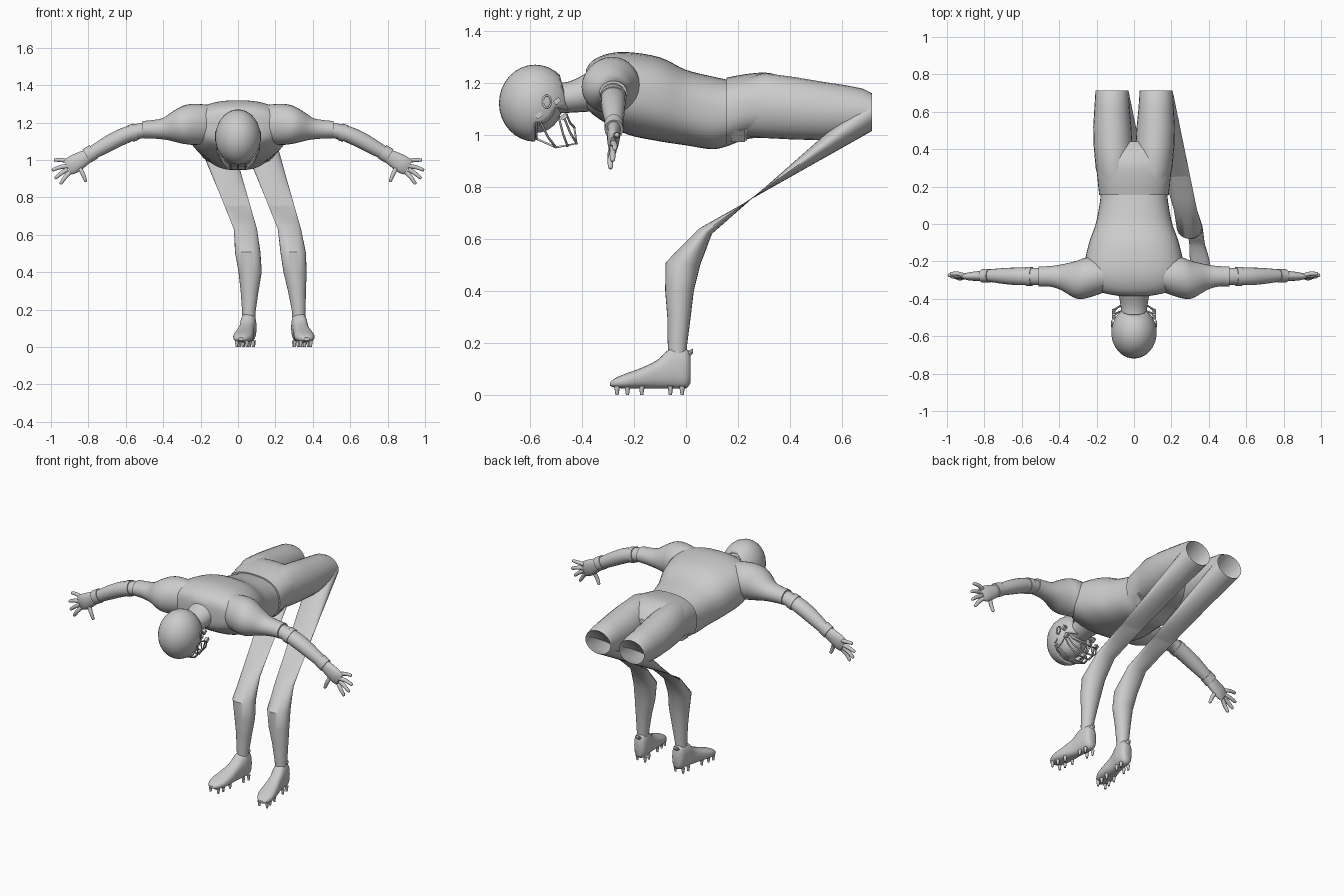
import bpy, bmesh, math
from mathutils import Vector, Matrix

if "Cube" in bpy.data.objects:
    bpy.data.objects.remove(bpy.data.objects["Cube"])

grey = bpy.data.materials.new("plain_grey")
grey.use_nodes = True
grey.diffuse_color = (0.6, 0.6, 0.6, 1)
grey.node_tree.nodes["Principled BSDF"].inputs["Base Color"].default_value = (0.6, 0.6, 0.6, 1)
parts = []


def finish(name, bm):
    mesh = bpy.data.meshes.new(name)
    bm.to_mesh(mesh)
    bm.free()
    mesh.materials.append(grey)
    ob = bpy.data.objects.new(name, mesh)
    bpy.context.collection.objects.link(ob)
    parts.append(ob)
    return ob


def spline(rows, steps):
    """Catmull-Rom refinement of section rows."""
    out = []
    for i in range(len(rows) - 1):
        quad = [rows[max(i - 1, 0)], rows[i], rows[i + 1], rows[min(i + 2, len(rows) - 1)]]
        for s in range(steps):
            t = s / steps
            out.append([0.5 * (2 * b + (c - a) * t + (2 * a - 5 * b + 4 * c - d) * t * t
                               + (3 * b - a - 3 * c + d) * t ** 3) for a, b, c, d in zip(*quad)])
    return out + [rows[-1]]


def loft(name, rings, sides=24, power=2.0, caps=True):
    """Skin between sections given as (centre, half axis U, half axis V)."""
    bm = bmesh.new()
    soft = lambda v: math.copysign(abs(v) ** (2 / power), v)
    loops = []
    for c, u, v in rings:
        angles = [2 * math.pi * k / sides for k in range(sides)]
        loops.append([bm.verts.new(c + u * soft(math.cos(a)) + v * soft(math.sin(a))) for a in angles])
    c, u, v = rings[0]
    flip = u.cross(v).dot(rings[1][0] - c) < 0
    for a, b in zip(loops, loops[1:]):
        for k in range(sides):
            n = (k + 1) % sides
            f = [a[k], a[n], b[n], b[k]]
            bm.faces.new(f[::-1] if flip else f)
    if caps:
        bm.faces.new(loops[0] if flip else loops[0][::-1])
        bm.faces.new(loops[-1][::-1] if flip else loops[-1])
    return finish(name, bm)


def along_y(rows):
    """Rows of x, y, half width, low z, high z."""
    return [(Vector((x, y, (lo + hi) / 2)), Vector((w, 0, 0)), Vector((0, 0, (hi - lo) / 2)))
            for x, y, w, lo, hi in rows]


def limb(name, side, rows, sides=20, steps=4):
    """Rows of x, y, z, half depth, half height; sections square to the path."""
    rows = spline(rows, steps)
    rings = []
    for i, (x, y, z, d, h) in enumerate(rows):
        p, q = rows[max(i - 1, 0)], rows[min(i + 1, len(rows) - 1)]
        t = Vector((q[0] - p[0], 0, q[2] - p[2])).normalized()
        rings.append((Vector((side * x, y, z)), Vector((0, d, 0)), Vector((-t.z * side, 0, t.x)) * h))
    return loft(name, rings, sides)


def wire(name, pts, radius=0.0045):
    curve = bpy.data.curves.new(name, "CURVE")
    curve.dimensions = "3D"
    curve.bevel_depth, curve.bevel_resolution = radius, 1
    s = curve.splines.new("POLY")
    s.points.add(len(pts) - 1)
    for p, co in zip(s.points, pts):
        p.co = (*co, 1)
    curve.materials.append(grey)
    bpy.context.collection.objects.link(bpy.data.objects.new(name, curve))


def ball(name, centre, radii, axis="Z"):
    bm = bmesh.new()
    bmesh.ops.create_uvsphere(bm, u_segments=32, v_segments=20, radius=1)
    if axis == "X":
        bmesh.ops.rotate(bm, verts=bm.verts, matrix=Matrix.Rotation(math.pi / 2, 3, "Y"))
    bmesh.ops.scale(bm, verts=bm.verts, vec=radii)
    bmesh.ops.translate(bm, verts=bm.verts, vec=centre)
    return bm


# Torso, pelvis and neck
loft("jersey_torso", along_y(spline([
    [0, -.385, .08, 1.11, 1.25], [0, -.36, .19, 1.08, 1.285], [0, -.30, .25, 1.04, 1.312],
    [0, -.22, .265, 1.0, 1.318], [0, -.1, .24, .975, 1.298], [0, 0, .205, .96, 1.25],
    [0, .1, .185, .945, 1.225], [0, .16, .178, .957, 1.212]], 4)), 40, 2.4)
loft("pants_hips", along_y(spline([
    [0, .155, .186, .955, 1.22], [0, .24, .195, .985, 1.235], [0, .32, .2, .99, 1.238],
    [0, .39, .17, 1.01, 1.21], [0, .44, .1, 1.05, 1.16]], 4)), 40, 2.5)
loft("neck", along_y(spline([[0, -.53, .068, 1.08, 1.2], [0, -.45, .07, 1.085, 1.205],
                             [0, -.36, .085, 1.09, 1.25]], 4)))

# Legs: bent back at the knee, with a flattened stretch down to the shin
thigh = [(.1, .2, .08, 1.0, 1.21), (.105, .3, .1, .988, 1.238), (.112, .42, .104, .982, 1.222),
         (.116, .52, .102, .98, 1.205), (.118, .62, .094, .982, 1.19),
         (.118, .68, .09, 1.0, 1.178), (.118, .715, .088, 1.015, 1.16)]
# Left x, right x, y, z, half width, back axis y and z
shin = [(.275, .04, .075, .63, .062, .025, -.01), (.295, .052, -.012, .505, .068, .067, -.004),
        (.305, .065, -.025, .4, .062, .055, 0), (.315, .062, -.027, .3, .048, .045, 0),
        (.325, .058, -.033, .19, .036, .037, 0), (.325, .058, -.033, .1, .033, .034, 0)]
for side, label in ((1, "left"), (-1, "right")):
    upper = along_y([(side * x, *r) for x, *r in thigh])
    lower = [(Vector((xl if side > 0 else xr, y, z)), Vector((w, 0, 0)), Vector((0, by, bz)))
             for xl, xr, y, z, w, by, bz in shin]
    bridge = [tuple(a.lerp(b, k / 8) for a, b in zip(upper[-1], lower[0])) for k in range(1, 8)]
    loft(label + "_leg", upper + bridge + lower, 24, caps=False)

    # Cleated shoe, toe turned outward
    ax = .325 if side > 0 else .058
    toe = lambda y: ax + side * .16 * max(0, -.03 - y)
    shoe = [[.017, .022, .045, .155], [.0, .038, .026, .178], [-.045, .043, .025, .183],
            [-.075, .042, .025, .168], [-.11, .042, .025, .135], [-.17, .05, .025, .105],
            [-.23, .052, .025, .083], [-.27, .038, .028, .066], [-.292, .015, .035, .05]]
    loft(label + "_shoe", along_y(spline([[toe(y), y, w, lo, hi] for y, w, lo, hi in shoe], 3)), 24, 2.5)
    loft(label + "_heel_tab", along_y([(ax, .008, .02, .14, .17), (ax, .026, .012, .16, .178)]), 12)
    bm = bmesh.new()
    for y in (-.265, -.225, -.17, -.06, -.015):
        for off in (-.027, .027):
            bmesh.ops.create_cone(bm, cap_ends=True, segments=10, radius1=.006, radius2=.011, depth=.034,
                                  matrix=Matrix.Translation((toe(y) + off, y, .017)))
    finish(label + "_studs", bm)

    # Sleeve, arm and glove
    limb(label + "_sleeve", side, [
        [.12, -.27, 1.19, .08, .1], [.24, -.285, 1.19, .108, .11], [.31, -.298, 1.18, .1, .095],
        [.39, -.285, 1.167, .068, .06], [.45, -.28, 1.164, .055, .05], [.51, -.28, 1.162, .053, .046]], 28)
    limb(label + "_arm", side, [
        [.45, -.28, 1.165, .045, .042], [.54, -.28, 1.152, .046, .041], [.62, -.28, 1.124, .047, .044],
        [.7, -.278, 1.083, .042, .042], [.8, -.275, 1.025, .03, .034]])
    limb(label + "_elbow_band", side, [[.545, -.28, 1.151, .051, .046], [.575, -.28, 1.141, .051, .047]], 20, 1)
    limb(label + "_glove_cuff", side, [[.772, -.277, 1.043, .037, .042], [.81, -.277, 1.021, .036, .042]], 20, 1)
    limb(label + "_palm", side, [
        [.79, -.277, 1.03, .027, .032], [.83, -.278, 1.006, .026, .042],
        [.88, -.28, .976, .022, .048], [.91, -.28, .958, .012, .042]])
    fingers = {"index": (.9, .935, .95, .87), "middle": (.91, .95, .98, .9),
               "ring": (.91, .968, .995, .945), "little": (.895, .99, .985, 1.0), "thumb": (.85, .965, .812, .883)}
    for k, (finger, (x0, z0, x1, z1)) in enumerate(fingers.items()):
        y = -.29 + .008 * k if finger != "thumb" else -.29
        mx, mz = (x0 + x1) / 2, (z0 + z1) / 2 + .004
        limb(label + "_" + finger + "_finger", side, [
            [x0, -.28, z0, .013, .013], [mx, y, mz, .0115, .0115],
            [x1 + (mx - x1) * .15, y, z1 + (mz - z1) * .15, .009, .009], [x1, y, z1, .003, .003]], 10, 3)

    # Waist pad
    bm = bmesh.new()
    bmesh.ops.create_cube(bm, size=1, matrix=Matrix.Translation((side * .135, .2, 1.005))
                          @ Matrix.Rotation(side * .7, 4, "Y") @ Matrix.Diagonal((.03, .07, .075, 1)))
    bmesh.ops.bevel(bm, geom=bm.edges[:], offset=.008, segments=2, affect="EDGES")
    finish(label + "_waist_pad", bm)

# Head
finish("head", ball("head", (0, -.575, 1.12), (.096, .1, .112)))

# Helmet shell: trimmed for the neck, with a face opening
hc = Vector((0, -.58, 1.122))
bm = ball("helmet", hc, (.121, .139, .148), "X")
bmesh.ops.bisect_plane(bm, geom=bm.verts[:] + bm.edges[:] + bm.faces[:], plane_co=(0, -.49, 1.25),
                       plane_no=(0, 1, .25), clear_outer=True)
opening = []
for f in bm.faces:
    d = f.calc_center_median() - hc
    if abs(d.x) < .1 and -1.65 < math.atan2(d.z / .148, d.y / .139) < -.2:
        opening.append(f)
bmesh.ops.delete(bm, geom=opening, context="FACES")
helmet = finish("helmet_shell", bm)
rim = helmet.modifiers.new("thickness", "SOLIDIFY")
rim.thickness, rim.offset = .01, -1

# Ear rings and side clips
for s in (-1, 1):
    ear = [(s * .119, -.535 + .016 * math.cos(a), 1.128 + .024 * math.sin(a))
           for a in [k * math.pi / 8 for k in range(17)]]
    wire("ear_ring", ear, .004)
    for y, z in ((-.565, 1.075), (-.495, 1.13), (-.47, 1.07)):
        bm = bmesh.new()
        bmesh.ops.create_cube(bm, size=1, matrix=Matrix.Translation((s * .108, y, z))
                              @ Matrix.Rotation(.6, 4, "X") @ Matrix.Diagonal((.02, .026, .018, 1)))
        finish("helmet_clip", bm)

# Face guard: cross bars and uprights
for y0, z0, y1, z1 in ((-.575, 1.05, -.575, .985), (-.56, 1.05, -.5, .952),
                       (-.49, 1.07, -.455, .957), (-.47, 1.07, -.42, .967), (-.46, 1.08, -.43, 1.03)):
    wire("guard_cross_bar", [(-.112, y0, z0), (-.085, (y0 + y1) / 2, (z0 + z1) / 2 - .01), (-.045, y1, z1),
                             (.045, y1, z1), (.085, (y0 + y1) / 2, (z0 + z1) / 2 - .01), (.112, y0, z0)])
for x in (-.04, 0, .04):
    wire("guard_upright", [(x, -.575, .985), (x, -.5, .952), (x, -.42, .967), (x, -.43, 1.03)])

# Smooth shading with crisp edges
bpy.ops.object.select_all(action="DESELECT")
for ob in parts:
    ob.select_set(True)
bpy.context.view_layer.objects.active = parts[0]
bpy.ops.object.shade_smooth_by_angle(angle=math.radians(40))
